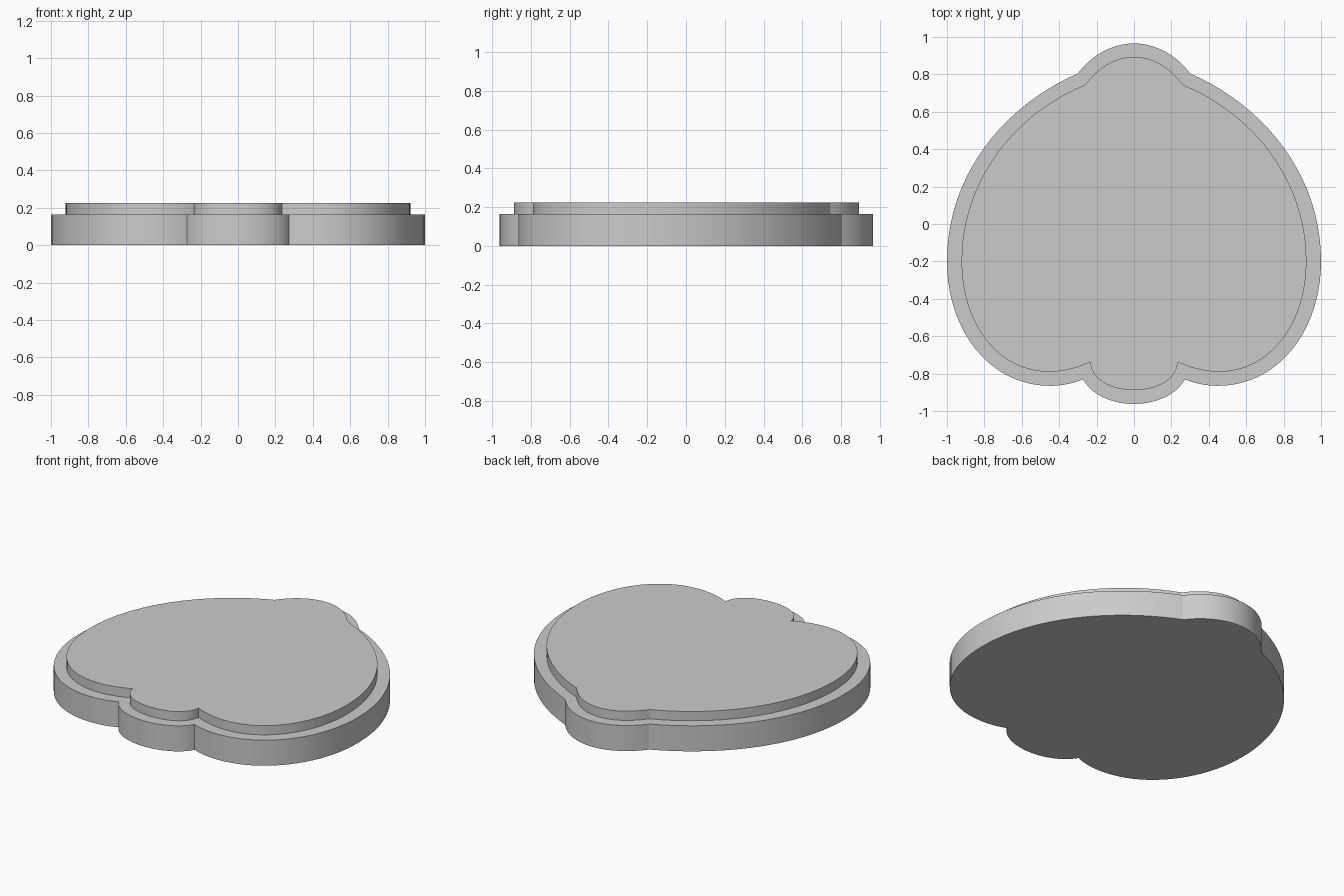
import bpy
import bmesh
from mathutils import Vector
from mathutils.geometry import interpolate_bezier

if "Cube" in bpy.data.objects:
    bpy.data.objects.remove(bpy.data.objects["Cube"], do_unlink=True)

grey = bpy.data.materials.new("plain grey")
grey.use_nodes = True
grey.diffuse_color = (0.6, 0.6, 0.6, 1)
grey.node_tree.nodes["Principled BSDF"].inputs["Base Color"].default_value = (0.6, 0.6, 0.6, 1)


def half_outline(start, segments, steps=20):
    """Chain cubic curves from the front centre to the back centre."""
    points = [Vector(start)]
    for c1, c2, end in segments:
        curve = interpolate_bezier(points[-1], Vector(c1), Vector(c2), Vector(end), steps + 1)
        points += [Vector(p[:2]) for p in curve[1:]]
    return points


def slab(name, half, bottom, top):
    """Mirror a half outline and extrude it into a flat plate."""
    outline = half + [Vector((-p.x, p.y)) for p in half[-2:0:-1]]
    bm = bmesh.new()
    base = bm.faces.new([bm.verts.new((p.x, p.y, bottom)) for p in outline])
    extruded = bmesh.ops.extrude_face_region(bm, geom=[base], use_keep_orig=True)
    moved = [v for v in extruded["geom"] if isinstance(v, bmesh.types.BMVert)]
    bmesh.ops.translate(bm, verts=moved, vec=(0, 0, top - bottom))
    bmesh.ops.recalc_face_normals(bm, faces=bm.faces)
    mesh = bpy.data.meshes.new(name)
    bm.to_mesh(mesh)
    bm.free()
    mesh.materials.append(grey)
    obj = bpy.data.objects.new(name, mesh)
    bpy.context.collection.objects.link(obj)
    bpy.ops.object.select_all(action="DESELECT")
    obj.select_set(True)
    bpy.context.view_layer.objects.active = obj
    bpy.ops.object.shade_smooth_by_angle(angle=0.4)


# Each outline: front lobe, notch, rounded corner, long side, back lobe
base_half = half_outline((0, -0.962), [
    ((0.12, -0.962), (0.23, -0.91), (0.272, -0.83)),
    ((0.33, -0.855), (0.39, -0.865), (0.45, -0.865)),
    ((0.77, -0.865), (1, -0.57), (1, -0.2)),
    ((1, 0.26), (0.70, 0.63), (0.30, 0.805)),
    ((0.22, 0.91), (0.11, 0.965), (0, 0.965))])
raised_half = half_outline((0, -0.888), [
    ((0.13, -0.888), (0.225, -0.83), (0.235, -0.738)),
    ((0.30, -0.77), (0.38, -0.79), (0.455, -0.79)),
    ((0.73, -0.79), (0.922, -0.53), (0.922, -0.2)),
    ((0.922, 0.23), (0.64, 0.59), (0.26, 0.745)),
    ((0.19, 0.84), (0.10, 0.893), (0, 0.893))])

slab("base_plate", base_half, 0, 0.165)
slab("raised_plate", raised_half, 0.165, 0.225)
